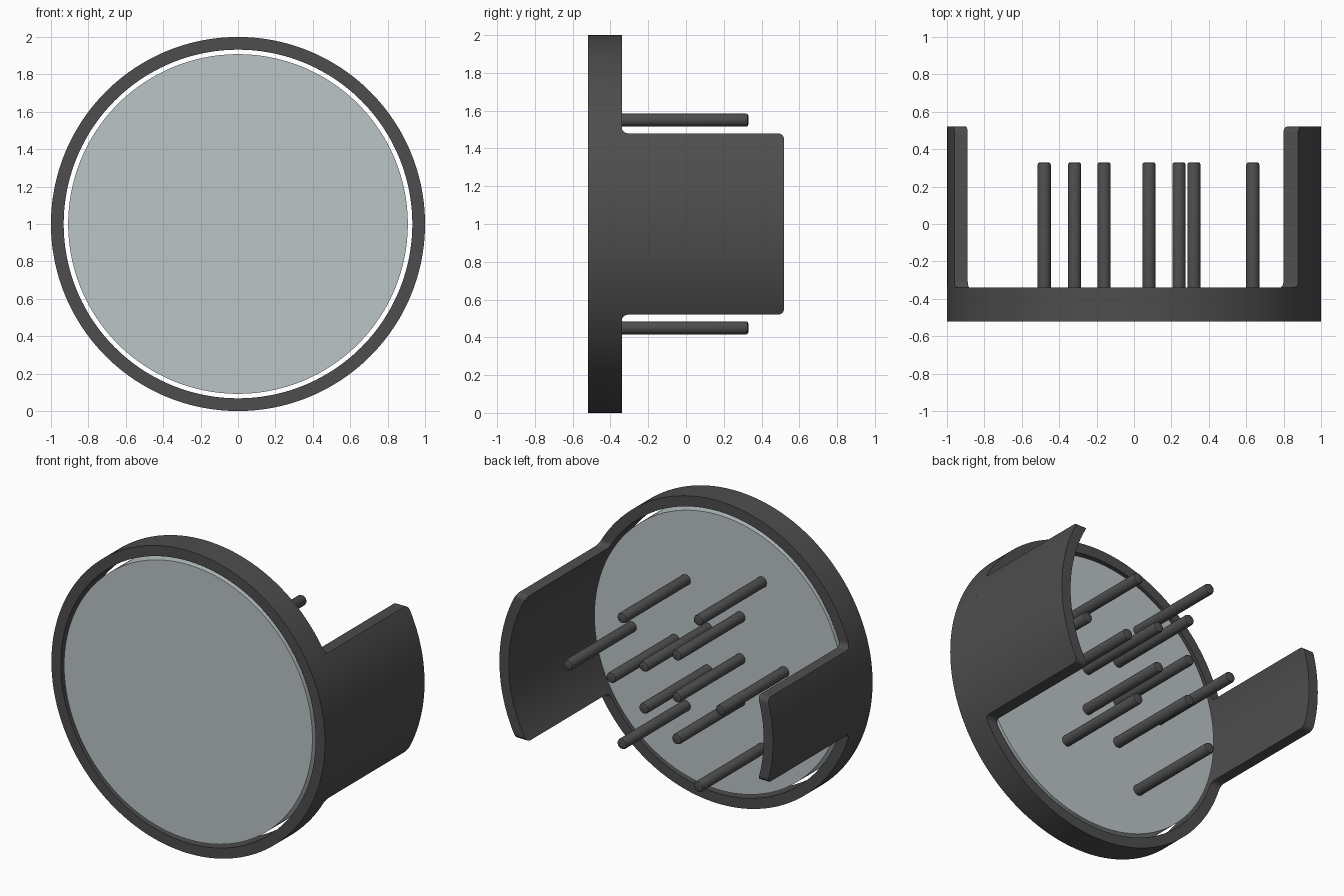
import bpy, bmesh, math
from mathutils import Matrix

cube = bpy.data.objects.get("Cube")
if cube:
    bpy.data.objects.remove(cube, do_unlink=True)

R_OUT, R_IN, R_DISC = 1.0, 0.932, 0.908
Y_FRONT, Y_RING, Y_ARM, Y_PIN = -0.52, -0.34, 0.52, 0.33
FILLET = 0.033


def material(name, color):
    m = bpy.data.materials.new(name)
    m.diffuse_color = color
    m.use_nodes = True
    m.node_tree.nodes["Principled BSDF"].inputs["Base Color"].default_value = color
    return m


dark = material("dark_grey", (0.075, 0.075, 0.075, 1))
pale = material("pale_grey", (0.50, 0.56, 0.57, 1))


def finish(name, bm, mat):
    bmesh.ops.recalc_face_normals(bm, faces=bm.faces)
    mesh = bpy.data.meshes.new(name)
    bm.to_mesh(mesh)
    bm.free()
    mesh.materials.append(mat)
    obj = bpy.data.objects.new(name, mesh)
    bpy.context.collection.objects.link(obj)
    bpy.ops.object.select_all(action='DESELECT')
    obj.select_set(True)
    bpy.context.view_layer.objects.active = obj
    bpy.ops.object.shade_smooth_by_angle(angle=math.radians(30))
    return obj


def lathe(name, profile, mat, segs, x=0, z=1, closed=False):
    """Revolve (radius, y) points around a y-axis line through x, z."""
    bm = bmesh.new()
    rows = []
    for i in range(segs):
        a = math.tau * i / segs
        rows.append([bm.verts.new((x + r * math.cos(a), y, z + r * math.sin(a)))
                     for r, y in profile])
    n = len(profile)
    for i in range(segs):
        p, q = rows[i], rows[(i + 1) % segs]
        for k in range(n if closed else n - 1):
            m = (k + 1) % n
            bm.faces.new((p[k], p[m], q[m], q[k]))
    if not closed:
        bm.faces.new([r[0] for r in rows])
        bm.faces.new([r[-1] for r in rows])
    return finish(name, bm, mat)


def arm(name, side, half):
    """Curved wall rising from the ring, lofted through (y, half height) rows."""
    steps = [math.pi / 2 * i / 6 for i in range(7)]
    rows = [(Y_RING + FILLET * (1 - math.cos(t)), half + FILLET * (1 - math.sin(t)))
            for t in steps]
    rows += [(Y_ARM - FILLET * (1 - math.sin(t)), half - FILLET * (1 - math.cos(t)))
             for t in steps]
    cols = 32
    bm = bmesh.new()
    loops = []
    for y, h in rows:
        loop = []
        for r, flip in ((R_OUT, 1), (R_IN, -1)):
            a = math.asin(h / r)
            for c in range(cols + 1):
                t = flip * a * (2 * c / cols - 1)
                loop.append(bm.verts.new((side * r * math.cos(t), y, 1 + r * math.sin(t))))
        loops.append(loop)
    n = len(loops[0])
    for p, q in zip(loops, loops[1:]):
        for k in range(n):
            m = (k + 1) % n
            bm.faces.new((p[k], p[m], q[m], q[k]))
    # tip face as a strip of quads
    tip = loops[-1]
    for c in range(cols):
        bm.faces.new((tip[c], tip[c + 1], tip[n - 2 - c], tip[n - 1 - c]))
    return finish(name, bm, dark)


# Outer ring and the thick disc set inside it with a narrow gap
lathe("ring", [(R_OUT, Y_FRONT), (R_OUT, Y_RING), (R_IN, Y_RING), (R_IN, Y_FRONT)],
      dark, 192, closed=True)
lathe("disc", [(R_DISC, Y_FRONT), (R_DISC, Y_RING)], pale, 192)

# Wide arm on the left, narrow arm on the right
arm("left_arm", 1, 0.48)
arm("right_arm", -1, 0.28)

# Pins: four groups of three on growing circles, alternate groups turned by 60 degrees
PIN_R, BEVEL = 0.035, 0.012
pin_profile = [(PIN_R, Y_RING - 0.01), (PIN_R, Y_PIN - BEVEL),
               (PIN_R - 0.3 * BEVEL, Y_PIN - 0.3 * BEVEL), (PIN_R - BEVEL, Y_PIN)]
for group, (radius, start) in enumerate(((0.16, 60), (0.32, 0), (0.48, 60), (0.635, 0)), 1):
    for i in range(3):
        a = math.radians(start + 120 * i)
        lathe(f"pin_{group}_{i + 1}", pin_profile, dark, 32,
              x=radius * math.cos(a), z=1 + radius * math.sin(a))
